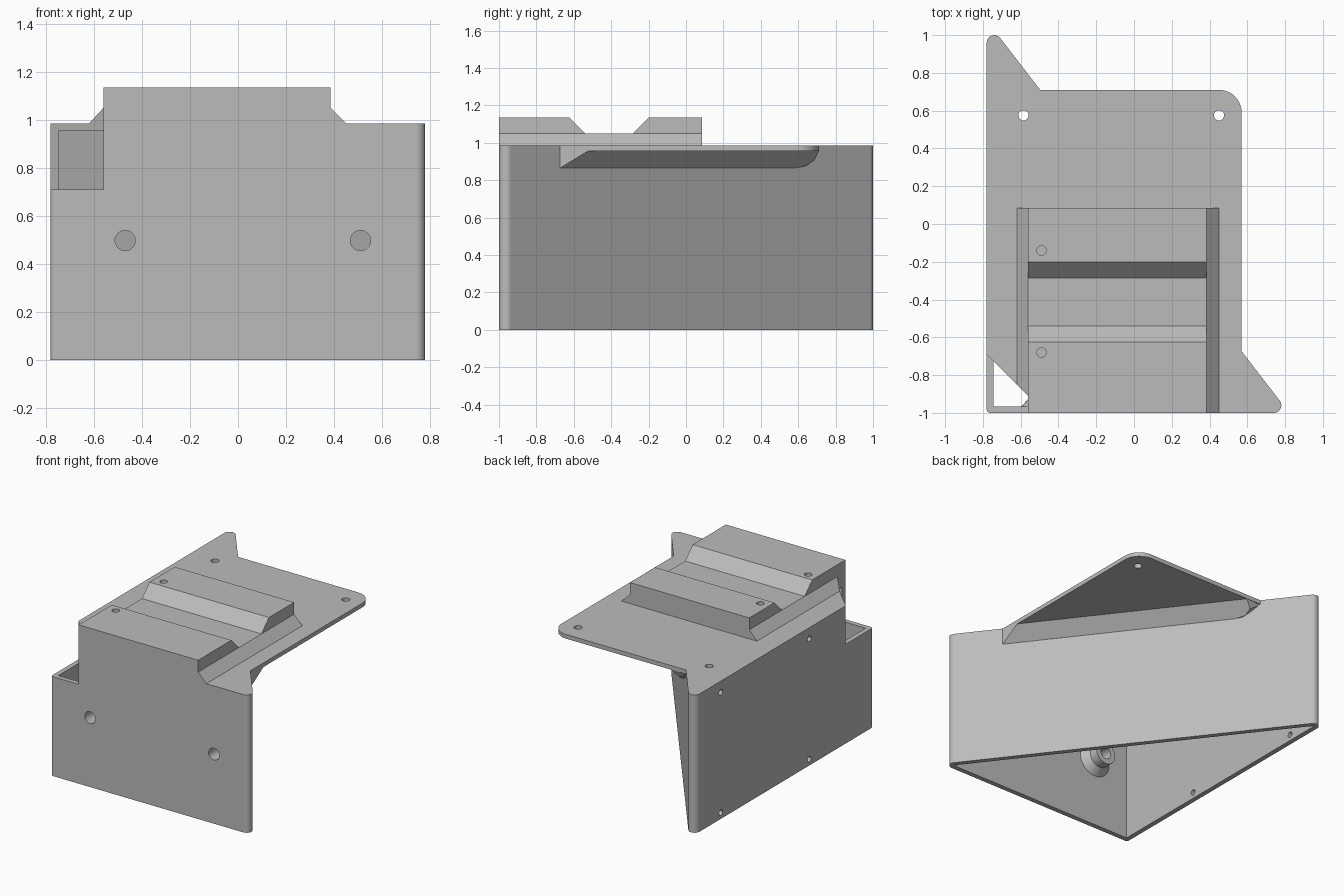
import bpy, bmesh
from math import cos, sin, radians
from mathutils import Vector

if "Cube" in bpy.data.objects:
    bpy.data.objects.remove(bpy.data.objects["Cube"], do_unlink=True)

grey = bpy.data.materials.new("plain_grey")
grey.use_nodes = True
grey.diffuse_color = (0.5, 0.5, 0.5, 1)
grey.node_tree.nodes["Principled BSDF"].inputs["Base Color"].default_value = (0.5, 0.5, 0.5, 1)

TOP, UNDER, WALL = 0.985, 0.955, 0.035


def arc(x, y, r, a0=0, a1=360, n=12):
    return [(x + r * cos(radians(a0 + (a1 - a0) * i / n)),
             y + r * sin(radians(a0 + (a1 - a0) * i / n))) for i in range(n + 1)]


def circle(x, y, r):
    return arc(x, y, r, n=32)[:-1]


def place(a, b, c, axis):
    return {"z": (a, b, c), "y": (a, c, b), "x": (c, a, b)}[axis]


def finish(name, bm):
    bmesh.ops.recalc_face_normals(bm, faces=bm.faces)
    mesh = bpy.data.meshes.new(name)
    bm.to_mesh(mesh)
    bm.free()
    mesh.materials.append(grey)
    obj = bpy.data.objects.new(name, mesh)
    bpy.context.collection.objects.link(obj)
    return obj


def prism(name, pts, lo, hi, axis="z"):
    bm = bmesh.new()
    face = bm.faces.new([bm.verts.new(place(a, b, lo, axis)) for a, b in pts])
    ext = bmesh.ops.extrude_face_region(bm, geom=[face], use_keep_orig=True)
    shift = Vector(place(0, 0, hi - lo, axis))
    bmesh.ops.translate(bm, vec=shift,
                        verts=[v for v in ext["geom"] if isinstance(v, bmesh.types.BMVert)])
    return finish(name, bm)


def hull(name, pts):
    bm = bmesh.new()
    for p in pts:
        bm.verts.new(p)
    res = bmesh.ops.convex_hull(bm, input=bm.verts)
    bmesh.ops.delete(bm, geom=[v for v in res["geom_interior"] if isinstance(v, bmesh.types.BMVert)],
                     context="VERTS")
    bmesh.ops.dissolve_limit(bm, angle_limit=0.01, verts=bm.verts, edges=bm.edges)
    return finish(name, bm)


def combine(obj, other, operation):
    mod = obj.modifiers.new(operation.lower(), "BOOLEAN")
    mod.operation, mod.solver, mod.object = operation, "EXACT", other
    bpy.context.view_layer.objects.active = obj
    bpy.ops.object.modifier_apply(modifier=mod.name)
    bpy.data.objects.remove(other, do_unlink=True)


def diag_x(y):
    return -0.708 + (0.984 - y) / 1.297


# Triangular shell, open at the bottom
slope = 37.6
outline = (arc(-0.76, -0.98, 0.02, 180, 270) + arc(0.74, -0.96, 0.04, 270, 360 + slope)
           + arc(-0.74, 0.96, 0.04, slope, 180))
body = prism("bracket_body", outline, 0, TOP)
edge = -1 + WALL
inner = [(-0.78 + WALL, edge), (diag_x(edge) - 0.044, edge), (-0.78 + WALL, 0.975)]
combine(body, prism("cavity", inner, -0.1, UNDER), "DIFFERENCE")

# Top plate reaching past the slanted wall
plate = [(0.57, -0.676)] + arc(0.45, 0.59, 0.12, 0, 90) + [(-0.51, 0.71)]
combine(body, prism("top_plate", plate, UNDER, TOP), "UNION")

# Sloped rib under the overhanging plate
rim = [(-0.674, 0.865), (-0.526, UNDER), (0.58, 0.865), (0.64, 0.876),
       (0.685, 0.905), (0.71, UNDER)]
rib = [(diag_x(y) + (z - 0.865) / 0.792, y, z) for y, z in rim]
rib += [(diag_x(y) - 0.015, y, z) for y, z in
        ((-0.674, 0.865), (-0.674, UNDER), (0.58, 0.865), (0.70, UNDER))]
rib.append((0.57, -0.674, UNDER))
rib += [(x, y, UNDER + 0.01) for x, y, z in rib if z == UNDER]
combine(body, hull("plate_rib", rib), "UNION")

# Raised pad with flared feet and a cross groove
pad = [(-0.62, 0.97), (0.45, 0.97), (0.45, TOP), (0.385, 1.05), (0.385, 1.135),
       (-0.56, 1.135), (-0.56, 1.05), (-0.62, TOP)]
combine(body, prism("raised_pad", pad, -1, 0.085, "y"), "UNION")
groove = [(-0.54, 1.05), (-0.285, 1.05), (-0.15, 1.185), (-0.675, 1.185)]
combine(body, prism("groove", groove, -0.8, 0.8, "x"), "DIFFERENCE")

# Bosses behind the front holes
for x in (-0.47, 0.51):
    cone = [(a, y, b) for r, y in ((0.125, edge - 0.01), (0.125, edge), (0.08, edge + 0.05))
            for a, b in circle(x, 0.497, r)]
    combine(body, hull("boss_base", cone), "UNION")
    combine(body, prism("boss_tube", circle(x, 0.497, 0.08), edge - 0.01, -0.85, "y"), "UNION")

# Open notch at the front corner
notch = [(-0.9, -1.1), (-0.56, -1.1), (-0.56, -0.91), (-0.9, -0.57)]
combine(body, prism("notch", notch, 0.71, 1.3), "DIFFERENCE")

# Screw holes: centre, radius, range and axis
holes = [(x, 0.497, 0.042, -1.1, -0.8, "y") for x in (-0.47, 0.51)]
holes += [(x, 0.575, 0.027, 0.9, 1.1, "z") for x in (-0.585, 0.45)]
holes += [(-0.49, y, 0.025, 1.0, 1.2, "z") for y in (-0.68, -0.14)]
holes += [(y, z, 0.02, -0.9, -0.7, "x") for y in (-0.28, 0.72) for z in (0.045, 0.905)]
for a, b, r, lo, hi, axis in holes:
    combine(body, prism("hole", circle(a, b, r), lo, hi, axis), "DIFFERENCE")

# Smooth rounds, crisp edges
bpy.ops.object.select_all(action="DESELECT")
body.select_set(True)
bpy.context.view_layer.objects.active = body
bpy.ops.object.shade_smooth_by_angle(angle=radians(30))
normals = body.modifiers.new("weighted_normals", "WEIGHTED_NORMAL")
normals.keep_sharp = True
